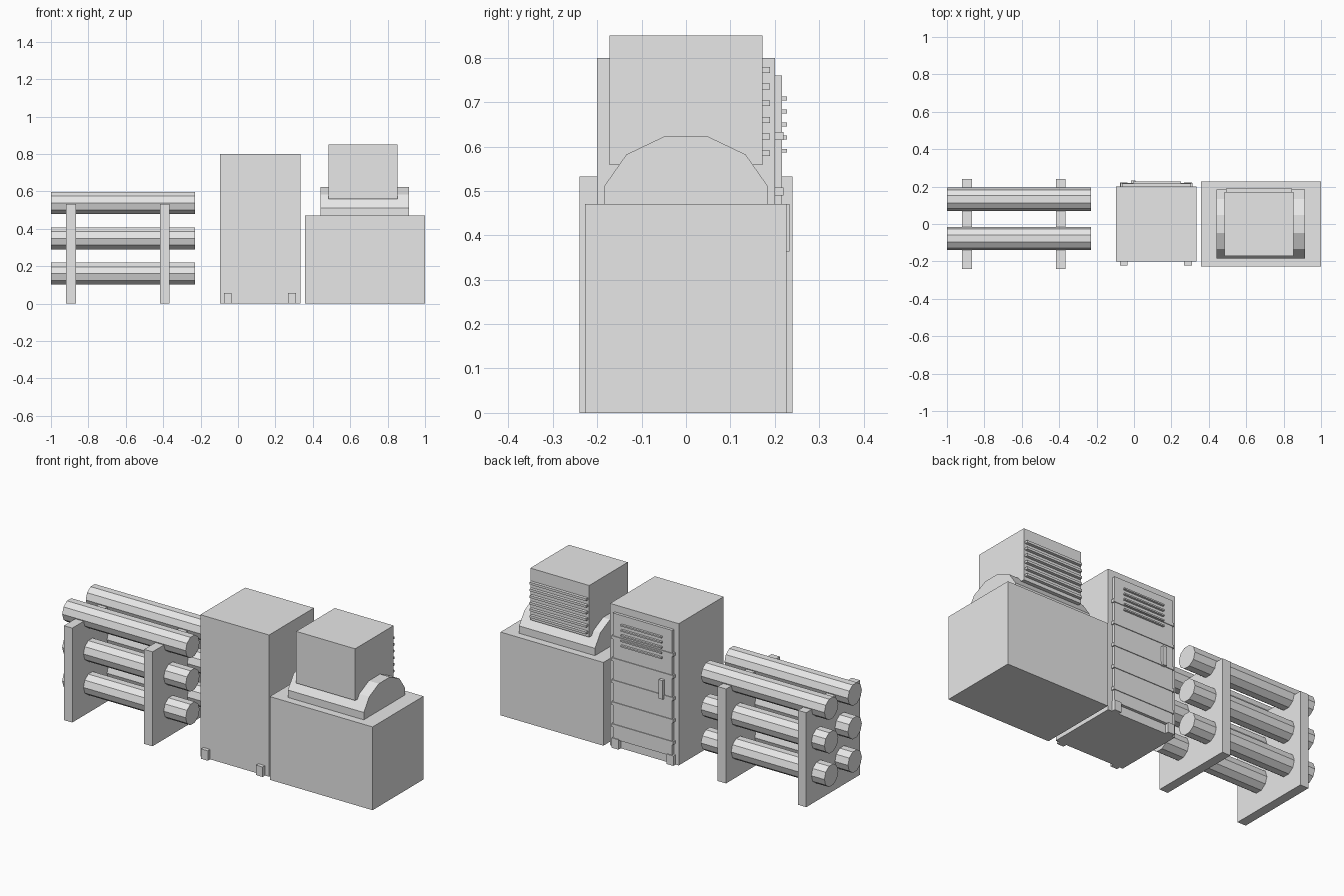
import bpy, bmesh
from math import cos, sin, tau

if "Cube" in bpy.data.objects:
    bpy.data.objects.remove(bpy.data.objects["Cube"], do_unlink=True)

grey = bpy.data.materials.new("plain grey")
grey.use_nodes = True
grey.diffuse_color = (0.8, 0.8, 0.8, 1)
grey.node_tree.nodes["Principled BSDF"].inputs["Base Color"].default_value = (0.8, 0.8, 0.8, 1)


def finish(name, bm):
    bmesh.ops.recalc_face_normals(bm, faces=bm.faces)
    mesh = bpy.data.meshes.new(name)
    bm.to_mesh(mesh)
    bm.free()
    mesh.materials.append(grey)
    obj = bpy.data.objects.new(name, mesh)
    bpy.context.collection.objects.link(obj)
    return obj


def box(name, x, y, z):
    """Box from (low, high) ranges on each axis."""
    bm = bmesh.new()
    bmesh.ops.create_cube(bm, size=1)
    for v in bm.verts:
        v.co = [(a + b) / 2 + c * (b - a) for (a, b), c in zip((x, y, z), v.co)]
    return finish(name, bm)


def prism(name, sides, x, y, z, ry, rz, turn=0):
    """Many-sided bar lying along x."""
    bm = bmesh.new()
    angles = [(k + turn) * tau / sides for k in range(sides)]
    ends = [[bm.verts.new((px, y + ry * cos(a), z + rz * sin(a))) for a in angles] for px in x]
    for ring in ends:
        bm.faces.new(ring)
    for k in range(sides):
        n = (k + 1) % sides
        bm.faces.new((ends[0][k], ends[0][n], ends[1][n], ends[1][k]))
    return finish(name, bm)


# Pipe rack: two upright plates carrying three rows of pipes
for side, x in (("right", -0.893), ("left", -0.392)):
    box(f"rack_plate_{side}", (x - 0.026, x + 0.026), (-0.24, 0.24), (0, 0.533))
for row in range(3):
    for side, y in (("front", -0.078), ("back", 0.132)):
        prism(f"pipe_{side}_{row}", 10, (-1, -0.229), y, 0.16 + row * 0.189, 0.062, 0.062)

# Control cabinet with feet
box("cabinet_body", (-0.095, 0.334), (-0.2, 0.2), (0, 0.8))
for side, x in (("right", -0.055), ("left", 0.288)):
    for end, y in (("front", -0.21), ("back", 0.21)):
        box(f"cabinet_foot_{end}_{side}", (x - 0.021, x + 0.021), (y - 0.011, y + 0.011), (0, 0.056))

# Cabinet door with ribs, vent slats and handle
box("cabinet_door", (-0.065, 0.305), (0.195, 0.216), (0.05, 0.76))
for i in range(5):
    z = 0.126 + i * 0.1243
    box(f"door_rib_{i}", (-0.073, 0.312), (0.198, 0.22), (z - 0.009, z + 0.009))
    z = 0.591 + i * 0.0293
    box(f"door_slat_{i}", (-0.005, 0.25), (0.21, 0.228), (z - 0.004, z + 0.004))
box("door_handle", (-0.017, 0.008), (0.21, 0.233), (0.363, 0.47))

# Machine unit: base, faceted drum and upper housing
box("machine_base", (0.358, 1), (-0.228, 0.226), (0, 0.47))
prism("machine_drum", 12, (0.44, 0.914), 0, 0.471, 0.19, 0.157, 0.5)
box("machine_housing", (0.484, 0.852), (-0.172, 0.172), (0.558, 0.85))
for i in range(6):
    z = 0.585 + i * 0.0375
    box(f"housing_slat_{i}", (0.492, 0.844), (0.165, 0.189), (z - 0.0065, z + 0.0065))
